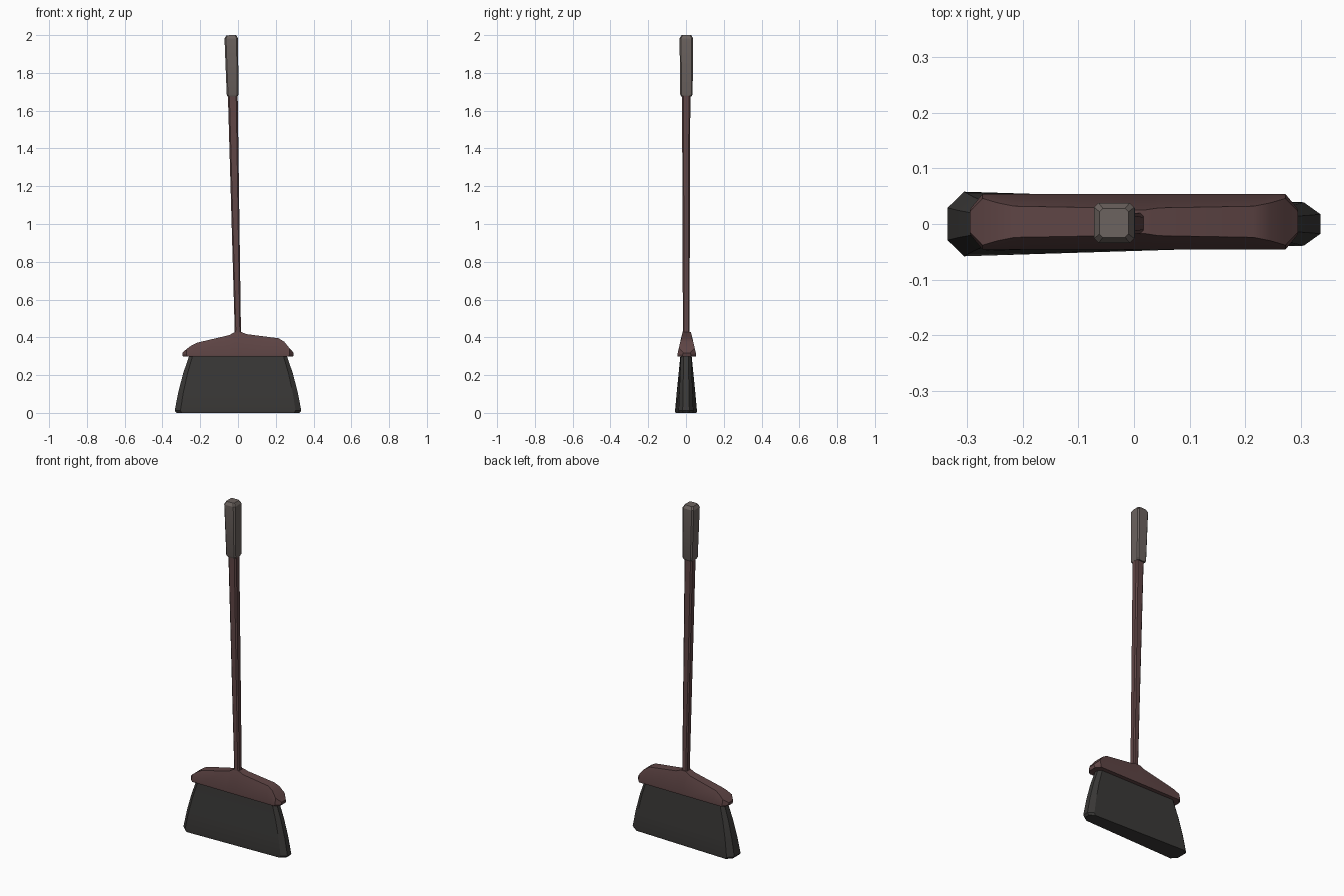
import bpy, bmesh

if "Cube" in bpy.data.objects:
    bpy.data.objects.remove(bpy.data.objects["Cube"])

def material(name, col):
    m = bpy.data.materials.new(name)
    m.diffuse_color = (*col, 1)
    m.use_nodes = True
    m.node_tree.nodes["Principled BSDF"].inputs["Base Color"].default_value = m.diffuse_color
    return m

BROWN = material("brown", (0.115, 0.06, 0.06))
DARK = material("charcoal", (0.042, 0.04, 0.038))
GREY = material("warm_grey", (0.15, 0.125, 0.115))

def loft(name, rings, mat):
    """Skin a stack of equal-length rings and cap both ends."""
    bm = bmesh.new()
    vs = [[bm.verts.new(p) for p in ring] for ring in rings]
    n = len(vs[0])
    for a, b in zip(vs, vs[1:]):
        for i in range(n):
            j = (i + 1) % n
            bm.faces.new((a[i], a[j], b[j], b[i]))
    bm.faces.new(vs[0][::-1])
    bm.faces.new(vs[-1])
    bmesh.ops.recalc_face_normals(bm, faces=bm.faces)
    me = bpy.data.meshes.new(name)
    bm.to_mesh(me)
    bm.free()
    ob = bpy.data.objects.new(name, me)
    bpy.context.collection.objects.link(ob)
    me.materials.append(mat)
    bpy.ops.object.select_all(action='DESELECT')
    ob.select_set(True)
    bpy.context.view_layer.objects.active = ob
    bpy.ops.object.shade_smooth_by_angle(angle=0.5)
    return ob

def chamfered(cx, cy, z, hx, hy, c, tilt=0.0):
    """Square ring with cut corners; tilt lowers it towards -x."""
    pts = [(hx, -hy + c), (hx, hy - c), (hx - c, hy), (-hx + c, hy),
           (-hx, hy - c), (-hx, -hy + c), (-hx + c, -hy), (hx - c, -hy)]
    return [(cx + x, cy + y, z + tilt * x) for x, y in pts]

# Bristles: flared block, thicker on the left end, cut corners
def bristle_ring(z, hx, left, right, cut):
    return [(hx, -right * .45, z), (hx, right * .45, z), (hx - cut, right, z),
            (-hx + cut, left, z), (-hx, left * .5, z), (-hx, -left * .5, z),
            (-hx + cut, -left, z), (hx - cut, -right, z)]

loft("bristles", [bristle_ring(*r) for r in (
    (0.0, .325, .056, .037, .028), (.012, .335, .058, .039, .03),
    (.11, .316, .049, .035, .027), (.21, .290, .039, .031, .023),
    (.31, .256, .029, .027, .018))], DARK)

# Head: cross-sections along x (x, base half width, top half width, top z)
sections = [(-.295, .022, .018, .318), (-.272, .05, .042, .338),
            (-.245, .05, .034, .358), (-.215, .05, .028, .372),
            (-.045, .05, .025, .412), (-.018, .05, .021, .428),
            (.018, .05, .021, .428), (.045, .05, .025, .417),
            (.215, .05, .028, .395), (.245, .05, .034, .377),
            (.272, .05, .042, .343), (.295, .022, .018, .318)]
Y = .004
loft("head", [[(x * .985, Y - w * .96, .298), (x, Y - w, .308), (x, Y - t, z),
               (x, Y + t, z), (x, Y + w, .308), (x * .985, Y + w * .96, .298)]
              for x, w, t, z in sections], BROWN)

# Shaft: leans slightly left and thickens upwards
loft("shaft", [chamfered(.0, .001, .40, .022, .021, .007),
               chamfered(-.001, .001, .44, .0165, .0175, .006),
               chamfered(-.028, .001, 1.70, .026, .022, .008)], BROWN)

# Grip: cut-corner block with bevelled ends
loft("grip", [chamfered(-.0285, .002, 1.676, .027, .028, .007, .02),
              chamfered(-.0288, .002, 1.686, .031, .033, .007, .02),
              chamfered(-.0355, .002, 1.982, .036, .036, .008, .02),
              chamfered(-.036, .002, 1.9995, .026, .026, .006, .02)], GREY)
